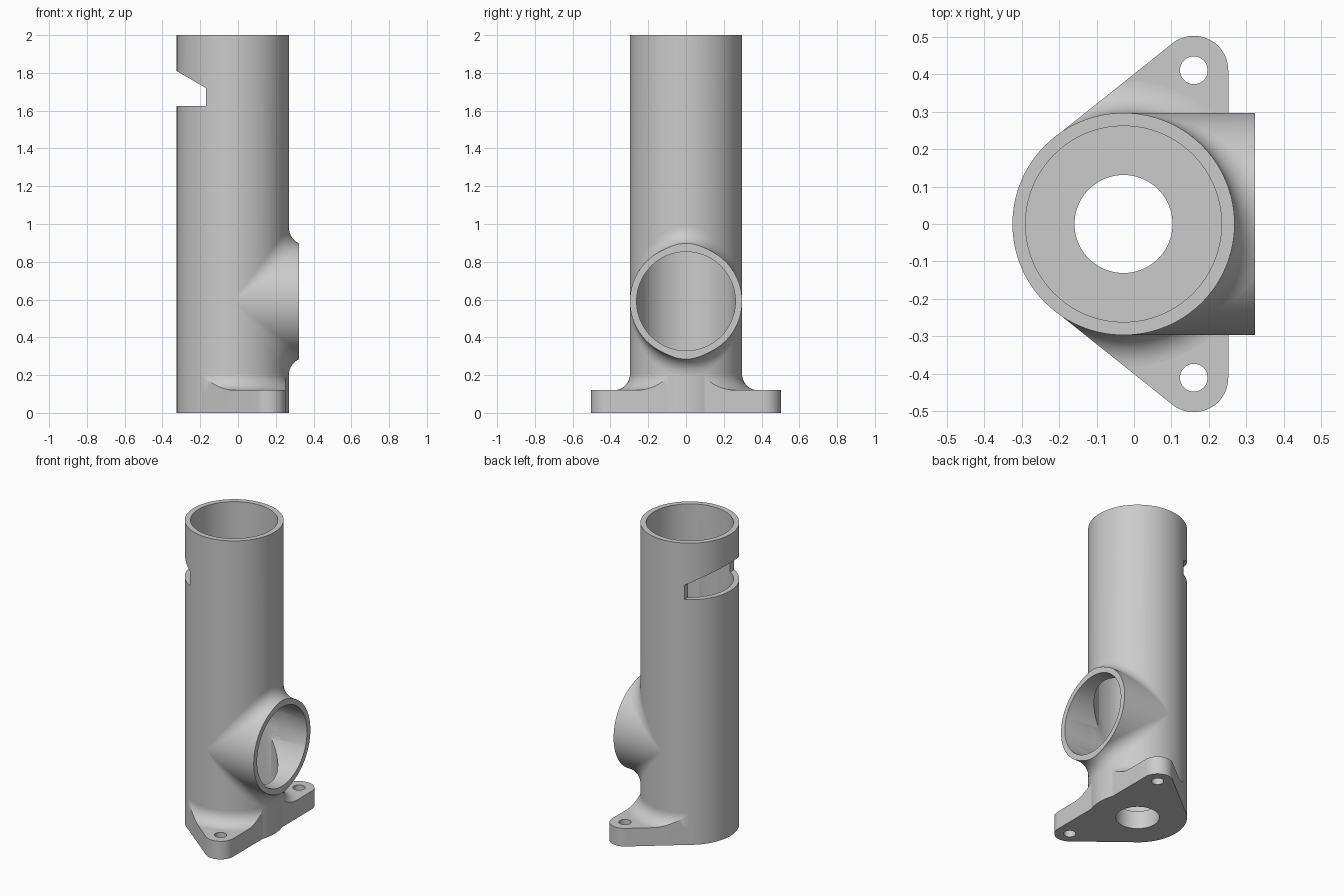
import bpy, bmesh
from math import sin, cos, pi, radians, atan2
from mathutils import Vector, Matrix

if "Cube" in bpy.data.objects:
    bpy.data.objects.remove(bpy.data.objects["Cube"])

CX, R, BORE = -0.028, 0.297, 0.262      # main tube
PIPE_Z, PIPE_END = 0.591, 0.323         # side pipe
FLANGE_H, FACE_X = 0.12, 0.252          # base flange
LOBE_X, LOBE_Y, LOBE_R = 0.16, 0.411, 0.092
SEG = 128

grey = bpy.data.materials.new("light grey")
grey.use_nodes = True
COLOUR = (0.6, 0.6, 0.6, 1)
grey.diffuse_color = COLOUR
grey.node_tree.nodes["Principled BSDF"].inputs["Base Color"].default_value = COLOUR


def finish(name, bm):
    bmesh.ops.recalc_face_normals(bm, faces=bm.faces)
    mesh = bpy.data.meshes.new(name)
    bm.to_mesh(mesh)
    bm.free()
    ob = bpy.data.objects.new(name, mesh)
    bpy.context.collection.objects.link(ob)
    mesh.materials.append(grey)
    return ob


def cylinder(name, r, x, y, z0, z1):
    bm = bmesh.new()
    bmesh.ops.create_cone(bm, cap_ends=True, segments=SEG, radius1=r, radius2=r,
                          depth=z1 - z0, matrix=Matrix.Translation((x, y, (z0 + z1) / 2)))
    return finish(name, bm)


def cross_cylinder(name, r, x0, x1):
    bm = bmesh.new()
    turn = Matrix.Translation(((x0 + x1) / 2, 0, PIPE_Z)) @ Matrix.Rotation(pi / 2, 4, "Y")
    bmesh.ops.create_cone(bm, cap_ends=True, segments=SEG, radius1=r, radius2=r,
                          depth=x1 - x0, matrix=turn)
    return finish(name, bm)


def flange_prism(name, height):
    bm = bmesh.new()
    for cx, cy, r in ((CX, 0, R - 0.001), (LOBE_X, LOBE_Y, LOBE_R), (LOBE_X, -LOBE_Y, LOBE_R)):
        for i in range(SEG):
            a = 2 * pi * i / SEG
            for z in (0, height):
                bm.verts.new((min(cx + r * cos(a), FACE_X), cy + r * sin(a), z))
    bmesh.ops.remove_doubles(bm, verts=bm.verts, dist=0.0001)
    hull = bmesh.ops.convex_hull(bm, input=bm.verts)
    loose = {v for v in hull["geom_interior"] if isinstance(v, bmesh.types.BMVert)}
    bmesh.ops.delete(bm, geom=list(loose), context="VERTS")
    bmesh.ops.dissolve_limit(bm, angle_limit=0.002, verts=bm.verts, edges=bm.edges)
    return finish(name, bm)


def boolean(ob, other, operation="DIFFERENCE"):
    mod = ob.modifiers.new("cut", "BOOLEAN")
    mod.operation, mod.object, mod.solver = operation, other, "EXACT"
    bpy.context.view_layer.objects.active = ob
    bpy.ops.object.modifier_apply(modifier=mod.name)


def ring_collar(name, r):
    # concave revolved fillet between flange top and tube
    prof = [(R - 0.02, FLANGE_H - 0.02), (R + r, FLANGE_H - 0.02)]
    prof += [(R + r - r * sin(a), FLANGE_H + r - r * cos(a))
             for a in (pi / 2 * i / 12 for i in range(13))]
    prof.append((R - 0.02, FLANGE_H + r))
    bm = bmesh.new()
    rings = [[bm.verts.new((CX + p * cos(2 * pi * i / SEG), p * sin(2 * pi * i / SEG), z))
              for p, z in prof] for i in range(SEG)]
    n = len(prof)
    for i in range(SEG):
        a, b = rings[i], rings[(i + 1) % SEG]
        for j in range(n):
            k = (j + 1) % n
            bm.faces.new((a[j], b[j], b[k], a[k]))
    return finish(name, bm)


def pipe_fillet(name, r, side):
    # rolling-ball blend between two equal crossing cylinders
    bm = bmesh.new()
    rows, steps, arc = [], 64, 10
    for i in range(steps + 1):
        t = radians(-86 + 172 * i / steps)
        c = Vector(((R + r) * cos(t), (R + r) * sin(t), (R + r) * cos(t)))
        on_pipe = Vector((0, -c.y, -c.z)).normalized()
        on_tube = Vector((-c.x, -c.y, 0)).normalized()
        pts = [c + r * on_pipe.slerp(on_tube, k / arc) for k in range(arc + 1)]
        pts.append(Vector((R * cos(t), R * sin(t), R * cos(t))) * 0.96)
        rows.append([bm.verts.new((CX + p.x, p.y, PIPE_Z + side * p.z)) for p in pts])
    n = arc + 2
    for a, b in zip(rows, rows[1:]):
        for j in range(n):
            k = (j + 1) % n
            bm.faces.new((a[j], b[j], b[k], a[k]))
    bm.faces.new(rows[0])
    bm.faces.new(rows[-1])
    cut = bmesh.ops.bisect_plane(bm, geom=bm.verts[:] + bm.edges[:] + bm.faces[:],
                                 plane_co=(PIPE_END, 0, 0), plane_no=(1, 0, 0), clear_outer=True)
    edges = [e for e in cut["geom_cut"] if isinstance(e, bmesh.types.BMEdge)]
    bmesh.ops.holes_fill(bm, edges=edges, sides=0)
    return finish(name, bm)


def slot_cutter(name):
    bm = bmesh.new()
    prof = [(-0.5, 1.625), (-0.17, 1.625), (-0.17, 1.72), (-0.325, 1.81), (-0.5, 1.911)]
    face = bm.faces.new([bm.verts.new((x, -0.5, z)) for x, z in prof])
    out = bmesh.ops.extrude_face_region(bm, geom=[face])
    bmesh.ops.translate(bm, vec=(0, 1, 0),
                        verts=[v for v in out["geom"] if isinstance(v, bmesh.types.BMVert)])
    return finish(name, bm)


# Cutters
bore = cylinder("bore_cutter", BORE, CX, 0, FLANGE_H, 2.2)
drain = cylinder("drain_cutter", 0.131, CX, 0, -0.1, 0.3)
pipe_bore = cross_cylinder("pipe_bore_cutter", BORE - 0.0005, CX, 0.5)
slot = slot_cutter("slot_cutter")
bolts = [cylinder("bolt_cutter", 0.037, LOBE_X, s * LOBE_Y, -0.1, 0.4) for s in (1, -1)]
envelope = flange_prism("collar_envelope", 0.4)
cutters = [bore, drain, pipe_bore, slot, envelope] + bolts

# Main tube with floor, side opening and slot
tube = cylinder("main_tube", R, CX, 0, 0, 2)
for c in (bore, drain, pipe_bore, slot):
    boolean(tube, c)

# Side pipe
pipe = cross_cylinder("side_pipe", R, CX, PIPE_END)
for c in (bore, pipe_bore):
    boolean(pipe, c)

# Two-lobed base flange
flange = flange_prism("base_flange", FLANGE_H)
for c in [drain] + bolts:
    boolean(flange, c)

# Blends
collar = ring_collar("flange_collar", 0.085)
boolean(collar, envelope, "INTERSECT")
upper = pipe_fillet("upper_pipe_blend", 0.095, 1)
lower = pipe_fillet("lower_pipe_blend", 0.095, -1)

for c in cutters:
    bpy.data.objects.remove(c)

for ob in (tube, pipe, flange, collar, upper, lower):
    bpy.ops.object.select_all(action="DESELECT")
    ob.select_set(True)
    bpy.context.view_layer.objects.active = ob
    bpy.ops.object.shade_smooth_by_angle(angle=radians(30))
